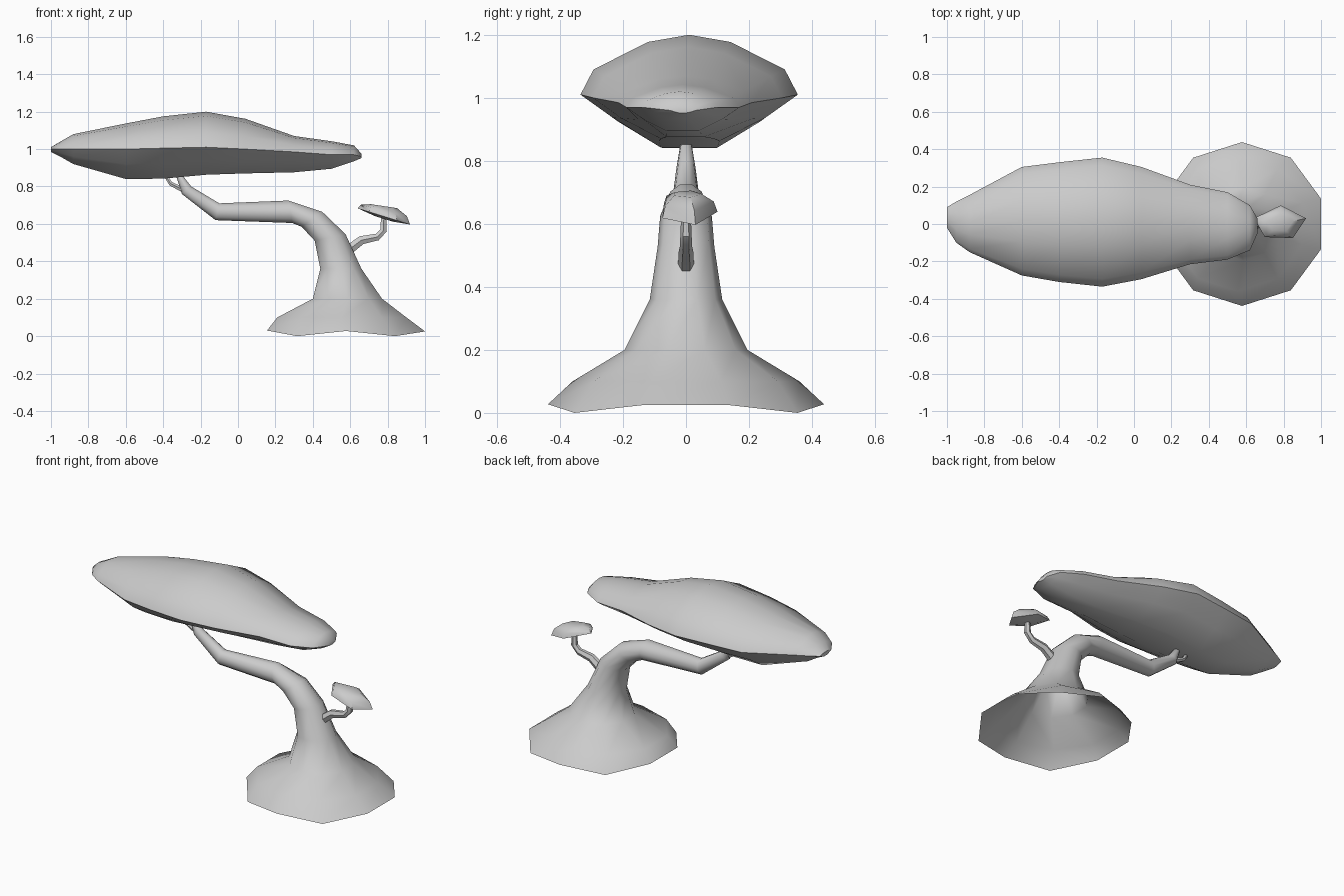
import bpy, bmesh, math
from mathutils import Vector

if "Cube" in bpy.data.objects:
    bpy.data.objects.remove(bpy.data.objects["Cube"])


def loft(name, rings, cap_start=True, cap_end=True, angle=40):
    """Skin a list of equal-length point rings into one object."""
    bm = bmesh.new()
    vs = [[bm.verts.new(p) for p in r] for r in rings]
    n = len(rings[0])
    for r0, r1 in zip(vs, vs[1:]):
        for i in range(n):
            j = (i + 1) % n
            bm.faces.new((r0[i], r0[j], r1[j], r1[i]))
    if cap_start:
        bm.faces.new(vs[0][::-1])
    if cap_end:
        bm.faces.new(vs[-1])
    bmesh.ops.recalc_face_normals(bm, faces=bm.faces)
    me = bpy.data.meshes.new(name)
    bm.to_mesh(me)
    bm.free()
    ob = bpy.data.objects.new(name, me)
    bpy.context.collection.objects.link(ob)
    bpy.ops.object.select_all(action='DESELECT')
    ob.select_set(True)
    bpy.context.view_layer.objects.active = ob
    bpy.ops.object.shade_smooth_by_angle(angle=math.radians(angle))
    return ob


def ring(a, b, ry, n=10):
    """Ring whose xz extents run from a to b, with half width ry in y."""
    a, b = Vector((a[0], 0, a[1])), Vector((b[0], 0, b[1]))
    mid, half = (a + b) / 2, (b - a) / 2 / math.cos(math.pi / n)
    pts = []
    for k in range(n):
        t = math.pi / n + 2 * math.pi * k / n
        pts.append(mid + half * math.cos(t) + Vector((0, ry * math.sin(t), 0)))
    return pts


def tube(name, path, n=6):
    """Tapered tube in the xz plane through (x, z, radius) points."""
    rings = []
    for i, (x, z, r) in enumerate(path):
        p, q = path[max(i - 1, 0)], path[min(i + 1, len(path) - 1)]
        d = Vector((q[0] - p[0], q[1] - p[1])).normalized()
        rings.append(ring((x - d.y * r, z + d.x * r), (x + d.y * r, z - d.x * r), r, n))
    return loft(name, rings)


# trunk: flared open base bending over into the long horizontal limb
trunk = [ring(*s) for s in (
    ((0.155, 0.03), (1.0, 0.025), 0.438),
    ((0.21, 0.10), (0.90, 0.10), 0.36),
    ((0.40, 0.20), (0.77, 0.20), 0.195),
    ((0.44, 0.36), (0.66, 0.36), 0.115),
    ((0.41, 0.51), (0.575, 0.545), 0.09),
    ((0.34, 0.585), (0.45, 0.665), 0.082),
    ((0.29, 0.605), (0.27, 0.725), 0.062),
    ((-0.12, 0.62), (-0.10, 0.71), 0.045),
    ((-0.30, 0.76), (-0.25, 0.80), 0.03),
    ((-0.335, 0.87), (-0.305, 0.87), 0.015))]
for k in (1, 3, 6, 8):          # wavy ground edge
    trunk[0][k].z = 0.0
loft("trunk", trunk, cap_start=False, angle=60)

# small twig and side branch
tube("twig", [(-0.28, 0.775, 0.014), (-0.36, 0.815, 0.011), (-0.395, 0.87, 0.008)])
tube("side_branch", [(0.57, 0.445, 0.027), (0.66, 0.513, 0.023), (0.745, 0.53, 0.019),
                     (0.778, 0.565, 0.018), (0.78, 0.655, 0.014)])

# large canopy: cross-sections along x (x, y min, y max, bottom, rim, top)
stations = (
    (-1.0, -0.02, 0.09, 0.985, 1.0, 1.01),
    (-0.95, -0.10, 0.12, 0.96, 1.0, 1.04),
    (-0.88, -0.15, 0.155, 0.92, 1.0, 1.08),
    (-0.60, -0.275, 0.305, 0.84, 1.0, 1.137),
    (-0.40, -0.31, 0.33, 0.842, 1.005, 1.175),
    (-0.17, -0.335, 0.355, 0.863, 1.01, 1.2),
    (0.04, -0.295, 0.305, 0.87, 1.0, 1.162),
    (0.30, -0.215, 0.21, 0.876, 0.985, 1.07),
    (0.50, -0.19, 0.17, 0.895, 0.97, 1.042),
    (0.62, -0.14, 0.10, 0.935, 0.97, 1.02),
    (0.66, -0.05, 0.03, 0.952, 0.96, 0.975))
# (share of half width, height share: -1 bottom, 0 rim, 1 top)
half = ((0.38, 0.88), (0.88, 0.42), (1.0, 0.0), (0.70, -0.5), (0.28, -1.0))
profile = [(0.0, 1.0)] + list(half) + [(-y, h) for y, h in reversed(half)]


def section(x, y0, y1, zb, zr, zt):
    c, w = (y0 + y1) / 2 * 1.0, (y1 - y0) / 2
    return [(x, c + y * w, zr + h * ((zt - zr) if h > 0 else (zr - zb)))
            for y, h in profile]


loft("large_canopy", [section(*s) for s in stations], angle=50)

# small tilted five-sided canopy: (scale, centre height, slope)
rim = ((0.64, 0.03), (0.785, 0.10), (0.92, 0.03), (0.85, -0.075), (0.70, -0.07))
small = []
for s, z, slope in ((0.35, 0.627, -0.31), (1.0, 0.64, -0.31),
                    (0.88, 0.672, -0.25), (0.5, 0.695, -0.15)):
    small.append([(0.78 + (x - 0.78) * s, y * s, z + slope * (x - 0.78) * s)
                  for x, y in rim])
loft("small_canopy", small, angle=50)
